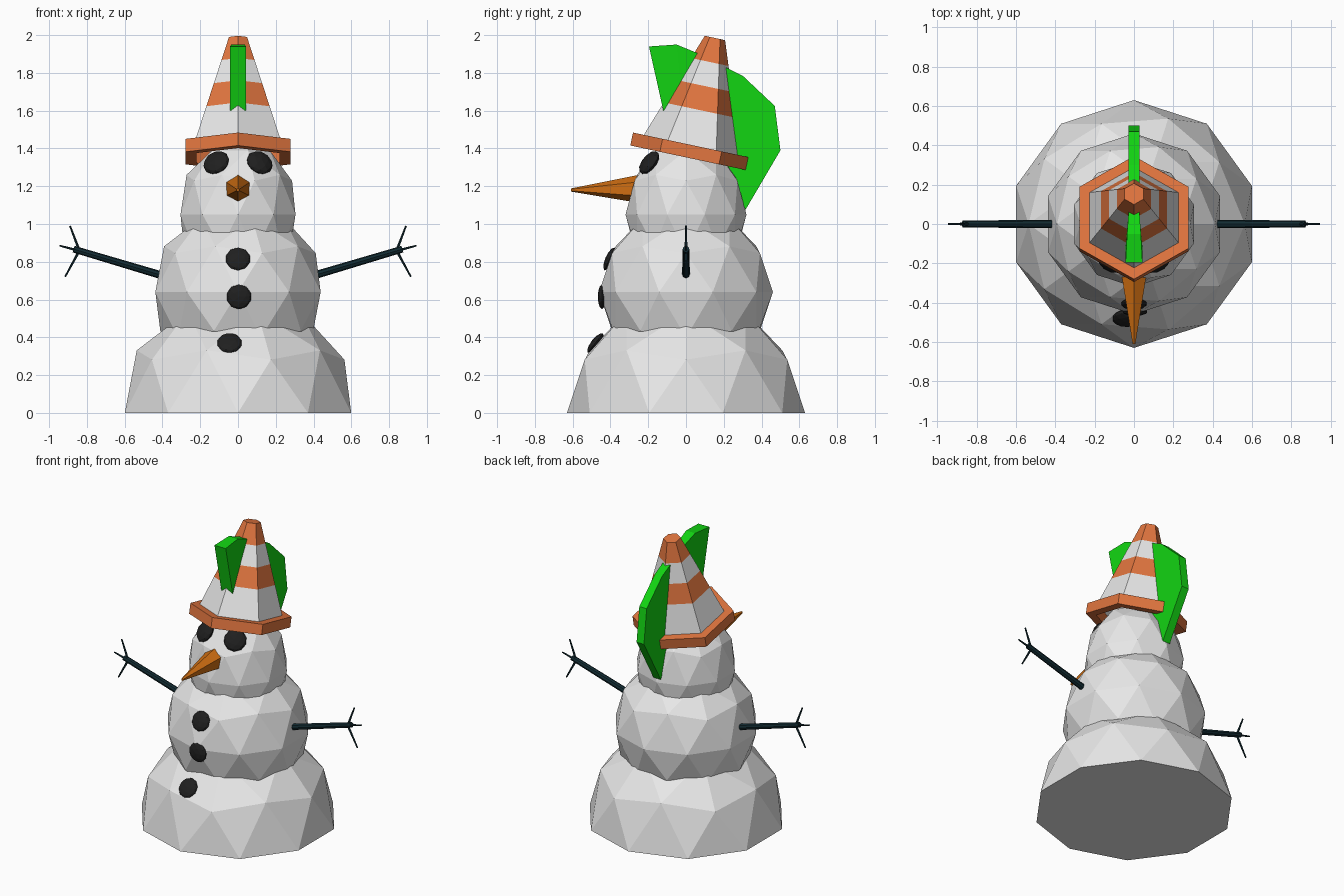
import bpy, bmesh, math
from mathutils import Vector, Matrix

if "Cube" in bpy.data.objects:
    bpy.data.objects.remove(bpy.data.objects["Cube"])


def material(name, rgb):
    m = bpy.data.materials.new(name)
    m.diffuse_color = (*rgb, 1)
    m.use_nodes = True
    m.node_tree.nodes["Principled BSDF"].inputs["Base Color"].default_value = m.diffuse_color
    return m


WHITE = material("snow_white", (0.8, 0.8, 0.8))
ORANGE = material("cone_orange", (0.76, 0.18, 0.05))
CARROT = material("carrot_orange", (0.62, 0.155, 0.006))
GREEN = material("bright_green", (0.006, 0.66, 0.006))
COAL = material("coal_black", (0.014, 0.014, 0.014))
TWIG = material("dark_twig", (0.006, 0.024, 0.032))


def finish(name, bm, *mats):
    bmesh.ops.recalc_face_normals(bm, faces=bm.faces)
    me = bpy.data.meshes.new(name)
    bm.to_mesh(me)
    bm.free()
    for m in mats:
        me.materials.append(m)
    ob = bpy.data.objects.new(name, me)
    bpy.context.collection.objects.link(ob)
    return ob


def ico(name, loc, scale, mat, normal=None, cut=False):
    """Low-poly ball, optionally flattened along a normal or cut at its equator."""
    bm = bmesh.new()
    bmesh.ops.create_icosphere(bm, subdivisions=2, radius=1)
    if cut:
        geom = bm.verts[:] + bm.edges[:] + bm.faces[:]
        bmesh.ops.bisect_plane(bm, geom=geom, dist=1e-4, plane_co=(0, 0, 0),
                               plane_no=(0, 0, 1), clear_inner=True)
        bmesh.ops.holes_fill(bm, edges=[e for e in bm.edges if e.is_boundary])
    rot = Vector(normal).to_track_quat('Z', 'Y').to_matrix().to_4x4() if normal else Matrix()
    bm.transform(Matrix.Translation(loc) @ rot @ Matrix.Diagonal((*scale, 1)))
    return finish(name, bm, mat)


def rod(bm, a, b, r1, r2, sides=6):
    """Tapered rod from a to b."""
    a, b = Vector(a), Vector(b)
    d = b - a
    m = Matrix.Translation((a + b) / 2) @ d.to_track_quat('Z', 'Y').to_matrix().to_4x4()
    bmesh.ops.create_cone(bm, cap_ends=True, segments=sides, radius1=r1, radius2=r2,
                          depth=d.length, matrix=m)


def hex_rings(bm, profile, closed=False):
    """Sweep (radius, height) points round six sides, a corner facing front."""
    rings = [[bm.verts.new((r * math.sin(k * math.pi / 3), -r * math.cos(k * math.pi / 3), h))
              for k in range(6)] for r, h in profile]
    pairs = list(zip(rings, rings[1:])) + ([(rings[-1], rings[0])] if closed else [])
    for lo, hi in pairs:
        for k in range(6):
            j = (k + 1) % 6
            bm.faces.new((lo[k], lo[j], hi[j], hi[k]))
    return rings


# Snow body
ico("base_snowball", (0, 0, 0), (0.63, 0.63, 0.63), WHITE, cut=True)
ico("middle_snowball", (0, 0, 0.64), (0.46, 0.46, 0.46), WHITE)
ico("head_snowball", (0, 0, 1.05), (0.32, 0.32, 0.40), WHITE)

# Coal buttons and eyes
buttons = [((0, -0.405, 0.815), (0, -0.91, 0.4)),
           ((0.005, -0.445, 0.615), (0, -1, 0)),
           ((-0.045, -0.48, 0.37), (0, -0.78, 0.62))]
for i, (loc, n) in enumerate(buttons):
    ico(f"button_{i + 1}", loc, (0.066, 0.066, 0.022), COAL, n)
for side, name in ((-1, "left_eye"), (1, "right_eye")):
    ico(name, (side * 0.115, -0.195, 1.325), (0.073, 0.073, 0.03), COAL,
        (side * 1.0, -2.0, 1.6))

# Carrot nose, six sides with a corner on top
bm = bmesh.new()
rod(bm, (0, -0.23, 1.186), (0, -0.61, 1.18), 0.078, 0.008)
finish("carrot_nose", bm, CARROT)

# Twig arms with three fingers
for s, name in ((-1, "left_arm"), (1, "right_arm")):
    bm = bmesh.new()
    rod(bm, (s * 0.36, 0, 0.715), (s * 0.87, 0, 0.867), 0.021, 0.018, 8)
    for x, z in ((0.89, 0.99), (0.945, 0.885), (0.915, 0.72)):
        rod(bm, (s * 0.84, 0, 0.857), (s * x, 0, z), 0.008, 0.005, 5)
    finish(name, bm, TWIG)

# Tilted striped cone hat
tilt = Matrix.Translation((0, 0.018, 1.349)) @ Matrix.Rotation(math.radians(-12), 4, 'X')
bm = bmesh.new()
hex_rings(bm, [(0.32, 0), (0.32, 0.07), (0.255, 0.07), (0.255, 0)], closed=True)
bm.transform(tilt)
finish("hat_brim", bm, ORANGE)

bm = bmesh.new()
heights = [0.065, 0.26, 0.39, 0.52, 0.65]
rings = hex_rings(bm, [(0.263 - 0.208 * (h - 0.065) / 0.585, h) for h in heights])
bm.faces.new(rings[-1])
for f in bm.faces:
    h = f.calc_center_median().z
    f.material_index = 1 if 0.26 < h < 0.39 or h > 0.52 else 0
bm.transform(tilt)
finish("hat_cone", bm, WHITE, ORANGE)

# Green crest running through the hat, thicker at the front
outer = [(-0.196, 1.94), (-0.05, 1.95), (0.06, 1.905), (0.30, 1.785),
         (0.47, 1.625), (0.50, 1.39), (0.315, 1.075)]
inner = [(-0.12, 1.60), (-0.02, 1.62), (0.05, 1.60), (0.12, 1.50),
         (0.17, 1.40), (0.22, 1.30), (0.26, 1.20)]
bm = bmesh.new()
sections = []
for i, (o, n) in enumerate(zip(outer, inner)):
    w = (0.043, 0.035)[i] if i < 2 else 0.028
    sections.append([bm.verts.new((x, *p)) for x, p in ((-w, o), (w, o), (w, n), (-w, n))])
for a, b in zip(sections, sections[1:]):
    for k in range(4):
        j = (k + 1) % 4
        bm.faces.new((a[k], a[j], b[j], b[k]))
bm.faces.new(sections[0])
bm.faces.new(sections[-1])
finish("green_crest", bm, GREEN)
